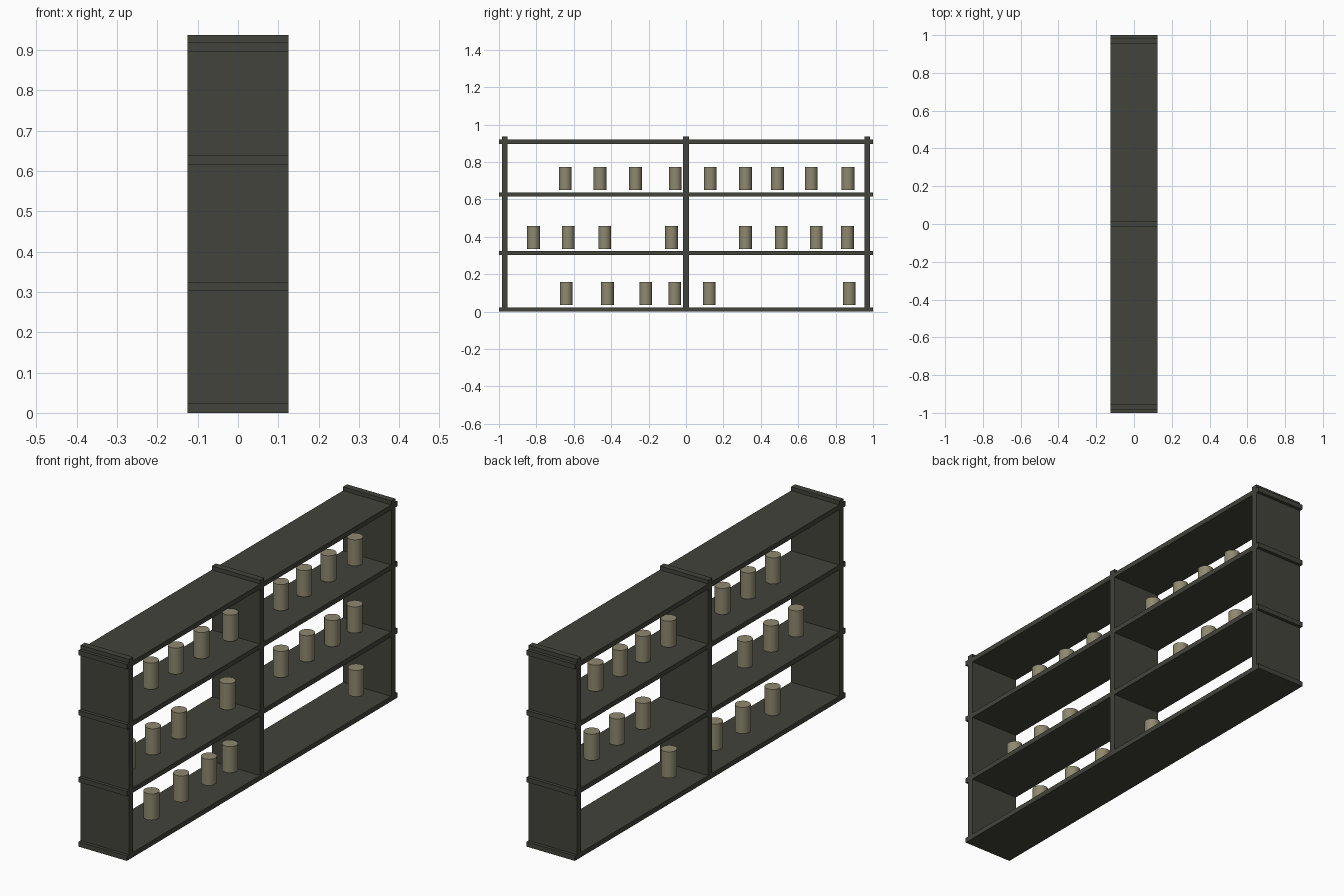
import bpy
import math

cube = bpy.data.objects.get("Cube")
if cube:
    bpy.data.objects.remove(cube, do_unlink=True)


def make_material(name, colour):
    mat = bpy.data.materials.new(name)
    mat.use_nodes = True
    mat.diffuse_color = colour
    mat.node_tree.nodes["Principled BSDF"].inputs["Base Color"].default_value = colour
    return mat


frame_grey = make_material("dark olive grey", (0.056, 0.056, 0.045, 1))
can_khaki = make_material("khaki", (0.27, 0.25, 0.16, 1))

DEPTH = 0.25


def board(name, y0, y1, z0, z1):
    """Flat board across the full depth of the rack."""
    bpy.ops.mesh.primitive_cube_add(size=1, location=(0, (y0 + y1) / 2, (z0 + z1) / 2))
    ob = bpy.context.object
    ob.name = name
    ob.scale = (DEPTH, y1 - y0, z1 - z0)
    bpy.ops.object.transform_apply(location=False, rotation=False, scale=True)
    ob.data.materials.append(frame_grey)


def can(name, y, z, radius=0.034, height=0.123):
    bpy.ops.mesh.primitive_cylinder_add(vertices=32, radius=radius, depth=height,
                                        location=(0, y, z + height / 2))
    ob = bpy.context.object
    ob.name = name
    ob.data.materials.append(can_khaki)
    bpy.ops.object.shade_smooth_by_angle(angle=math.radians(30))


# Shelves, bottom to top
for level, z in enumerate((0, 0.302, 0.615, 0.896)):
    board(f"shelf_{level}", -1, 1, z, z + 0.023)

# Uprights at both ends and the middle
for label, y in (("front", -0.97), ("middle", 0), ("back", 0.97)):
    board(f"upright_{label}", y - 0.015, y + 0.015, 0.003, 0.937)

# Cans standing in a row on each shelf
rows = {
    0.035: (-0.64, -0.42, -0.215, -0.06, 0.125, 0.873),
    0.336: (-0.815, -0.63, -0.435, -0.077, 0.318, 0.51, 0.697, 0.863),
    0.649: (-0.645, -0.46, -0.27, -0.057, 0.13, 0.318, 0.489, 0.67, 0.866),
}
for row, (z, places) in enumerate(rows.items()):
    for i, y in enumerate(places):
        can(f"can_{row}_{i}", y, z)
